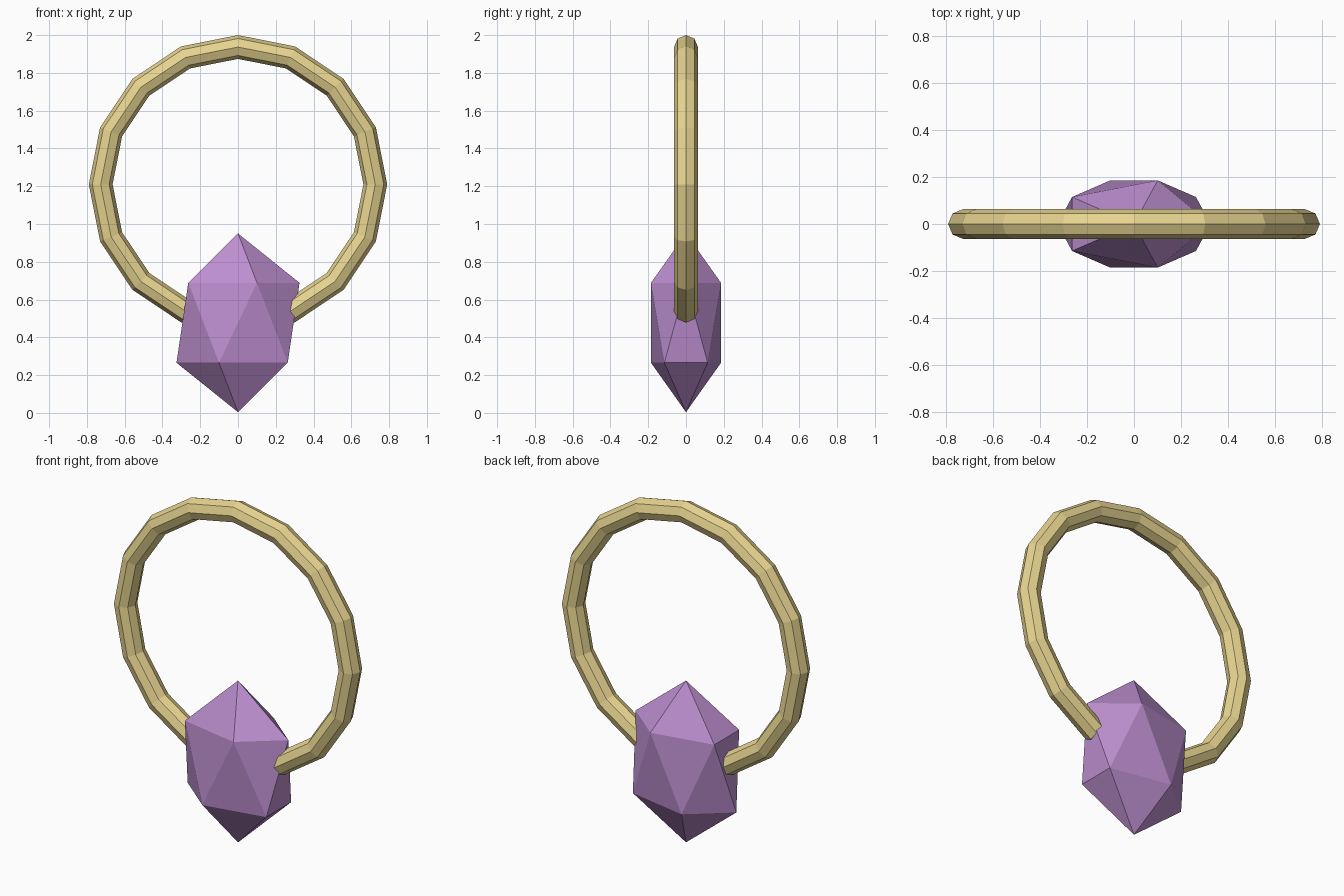
import bpy
from math import pi

if "Cube" in bpy.data.objects:
    bpy.data.objects.remove(bpy.data.objects["Cube"])


def paint(obj, name, color):
    mat = bpy.data.materials.new(name)
    mat.diffuse_color = color
    mat.use_nodes = True
    mat.node_tree.nodes["Principled BSDF"].inputs["Base Color"].default_value = mat.diffuse_color
    obj.data.materials.append(mat)


# Upright low-poly gold ring, 16 segments with an 8-sided section
bpy.ops.mesh.primitive_torus_add(
    major_segments=16, minor_segments=8, major_radius=0.727, minor_radius=0.063,
    location=(0, 0, 1.21), rotation=(pi / 2, 0, 0))
ring = bpy.context.object
ring.name = "ring"
paint(ring, "gold", (0.80, 0.66, 0.28, 1))

# Faceted gem: a stretched icosahedron threaded on the ring's bottom
bpy.ops.mesh.primitive_ico_sphere_add(subdivisions=1, radius=1, location=(0, 0, 0.477))
gem = bpy.context.object
gem.name = "gem"
gem.scale = (0.364, 0.218, 0.473)
paint(gem, "amethyst", (0.50, 0.27, 0.62, 1))

# Apply transforms and keep all faces flat
for obj in (ring, gem):
    obj.select_set(True)
bpy.ops.object.transform_apply(location=False, rotation=True, scale=True)
bpy.ops.object.shade_flat()
